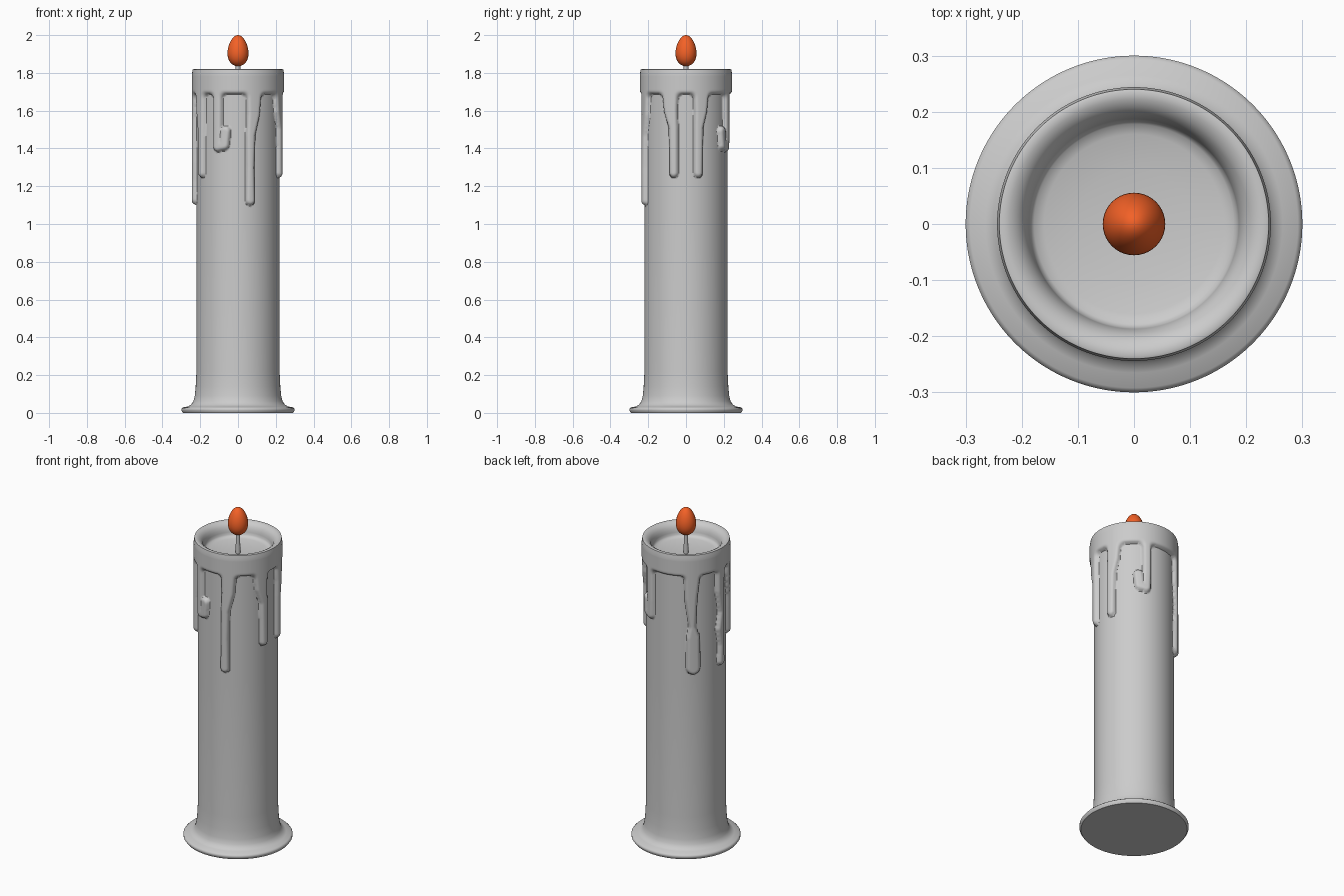
import bpy, bmesh, math

if "Cube" in bpy.data.objects:
    bpy.data.objects.remove(bpy.data.objects["Cube"])

# Drip paths: lists of (angle in degrees, height, half width); angle 0 = +x, -90 = front
DRIPS = [
    [(-118, 1.72, .024), (-118, 1.50, .023), (-118, 1.41, .024), (-109, 1.42, .026), (-107, 1.49, .026)],
    [(-68, 1.72, .042), (-69, 1.58, .034), (-73, 1.47, .023), (-73.5, 1.30, .020), (-73.5, 1.125, .023)],
    [(-22, 1.72, .045), (-21, 1.60, .036), (-17, 1.51, .023), (-16.5, 1.27, .021)],
    [(21, 1.72, .042), (20, 1.60, .034), (17, 1.51, .023), (16.5, 1.27, .021)],
    [(68, 1.72, .024), (68, 1.50, .023), (67, 1.41, .024), (58, 1.42, .026), (56, 1.49, .026)],
    [(134, 1.72, .045), (132, 1.55, .033), (134, 1.38, .017), (135, 1.31, .035), (135, 1.13, .037)],
    [(181, 1.72, .036), (179, 1.56, .026), (182, 1.43, .016), (180, 1.33, .027),
     (182, 1.23, .017), (182, 1.13, .024)],
    [(-150, 1.72, .040), (-149, 1.60, .033), (-147, 1.48, .023), (-147, 1.27, .021)],
]
R = 0.22


def drip_distance(deg, z):
    """Signed distance on the unrolled surface to the wax overflow."""
    d = 1.69 - z
    for path in DRIPS:
        off = (deg - path[0][0] + 180) % 360 - 180
        if abs(off) > 40:
            continue
        best = 9.0
        for (a0, z0, r0), (a1, z1, r1) in zip(path, path[1:]):
            k = math.radians(1) * 0.235
            px, pz = (off + path[0][0] - a0) * k, z - z0
            bx, bz = (a1 - a0) * k, z1 - z0
            t = max(0, min(1, (px * bx + pz * bz) / (bx * bx + bz * bz)))
            best = min(best, math.hypot(px - bx * t, pz - bz * t) - r0 - (r1 - r0) * t)
        h = max(0, 0.03 - abs(d - best)) / 0.03       # smooth union gives soft arches
        d = min(d, best) - h * h * 0.03 * 0.25
    return d


def wax(deg, z):
    t = max(0, min(1, (0.004 - drip_distance(deg, z)) / 0.020))
    return 0.024 * math.sqrt(t * (2 - t))


def lathe(name, profile, segs, offset=None):
    bm = bmesh.new()
    rings = []
    for r, z in profile:
        if r == 0:
            rings.append([bm.verts.new((0, 0, z))])
            continue
        ring = []
        for i in range(segs):
            deg = 360 * i / segs
            rr = r + (offset(deg, z) if offset and r == R and z > 1.03 else 0)
            a = math.radians(deg)
            ring.append(bm.verts.new((rr * math.cos(a), rr * math.sin(a), z)))
        rings.append(ring)
    for lo, hi in zip(rings, rings[1:]):
        for i in range(segs):
            j = (i + 1) % segs
            quad = [lo[i % len(lo)], lo[j % len(lo)], hi[j % len(hi)], hi[i % len(hi)]]
            bm.faces.new(list(dict.fromkeys(quad)))
    bmesh.ops.recalc_face_normals(bm, faces=bm.faces)
    me = bpy.data.meshes.new(name)
    bm.to_mesh(me)
    bm.free()
    ob = bpy.data.objects.new(name, me)
    bpy.context.collection.objects.link(ob)
    bpy.ops.object.select_all(action='DESELECT')
    ob.select_set(True)
    bpy.context.view_layer.objects.active = ob
    bpy.ops.object.shade_smooth_by_angle(angle=math.radians(50))
    return ob


# Candle body: flared foot, shaft with drips, rolled rim and melted well
foot = [(0, 0), (.292, 0), (.30, .012), (.30, .022), (.292, .029), (.265, .034), (.248, .044),
        (.236, .062), (.229, .09), (.224, .14), (R, .22)]
shaft = [(R, 1.04 + .0075 * i) for i in range(101)]
rim = [(.242, 1.805), (.240, 1.818), (.235, 1.82), (.222, 1.818), (.208, 1.810), (.197, 1.797), (.190, 1.78),
       (.187, 1.765), (.185, 1.75), (.178, 1.741), (.16, 1.736), (.10, 1.728), (0, 1.722)]
lathe("candle_body", foot + shaft + rim, 264, wax)

# Wick
lathe("wick", [(0, 1.715), (.013, 1.715), (.012, 1.86), (0, 1.86)], 16)

# Egg-shaped flame
egg = []
for i in range(25):
    t = math.pi * i / 24
    c = -math.cos(t)
    r = 0 if i in (0, 24) else .055 * math.sin(t) * (1 - .17 * c)
    egg.append((r, 1.9175 + .0825 * c))
flame = lathe("flame", egg, 40)
mat = bpy.data.materials.new("flame_orange")
mat.diffuse_color = (0.9, 0.12, 0.02, 1)
mat.use_nodes = True
mat.node_tree.nodes["Principled BSDF"].inputs["Base Color"].default_value = mat.diffuse_color
flame.data.materials.append(mat)
